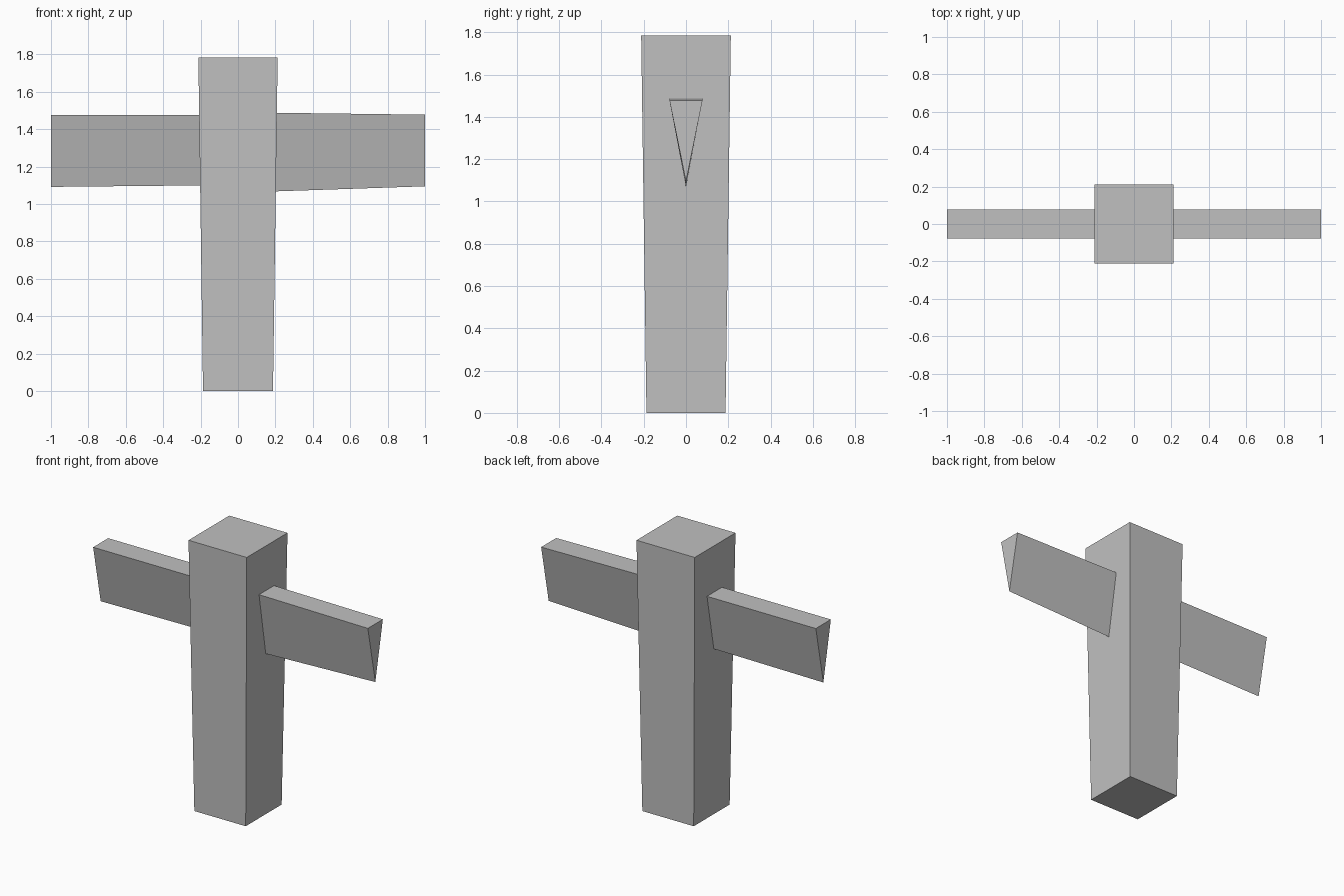
import bpy
import bmesh

cube = bpy.data.objects.get("Cube")
if cube:
    bpy.data.objects.remove(cube, do_unlink=True)

grey = bpy.data.materials.new("plain grey")
grey.use_nodes = True
grey.diffuse_color = (0.53, 0.53, 0.53, 1)
grey.node_tree.nodes["Principled BSDF"].inputs["Base Color"].default_value = grey.diffuse_color


def loft(name, start, end):
    """Join two matching outlines into a closed flat-faced solid."""
    bm = bmesh.new()
    a = [bm.verts.new(p) for p in start]
    b = [bm.verts.new(p) for p in end]
    bm.faces.new(a)
    bm.faces.new(b)
    for i in range(len(a)):
        j = (i + 1) % len(a)
        bm.faces.new((a[i], a[j], b[j], b[i]))
    bmesh.ops.recalc_face_normals(bm, faces=bm.faces)
    mesh = bpy.data.meshes.new(name)
    bm.to_mesh(mesh)
    bm.free()
    mesh.materials.append(grey)
    obj = bpy.data.objects.new(name, mesh)
    bpy.context.collection.objects.link(obj)
    return obj


def square(half, z):
    return [(sx * half, sy * half, z) for sx, sy in ((-1, -1), (1, -1), (1, 1), (-1, 1))]


def wedge(x, low, high, half=0.078):
    return [(x, -half, high), (x, half, high), (x, 0, low)]


# Post, slightly wider at the top
loft("post", square(0.187, 0), square(0.212, 1.785))

# Wedge-shaped arms, the left one deeper where it meets the post
loft("right_arm", wedge(-0.2, 1.1, 1.477), wedge(-1, 1.092, 1.477))
loft("left_arm", wedge(0.2, 1.068, 1.488), wedge(1, 1.095, 1.478))
